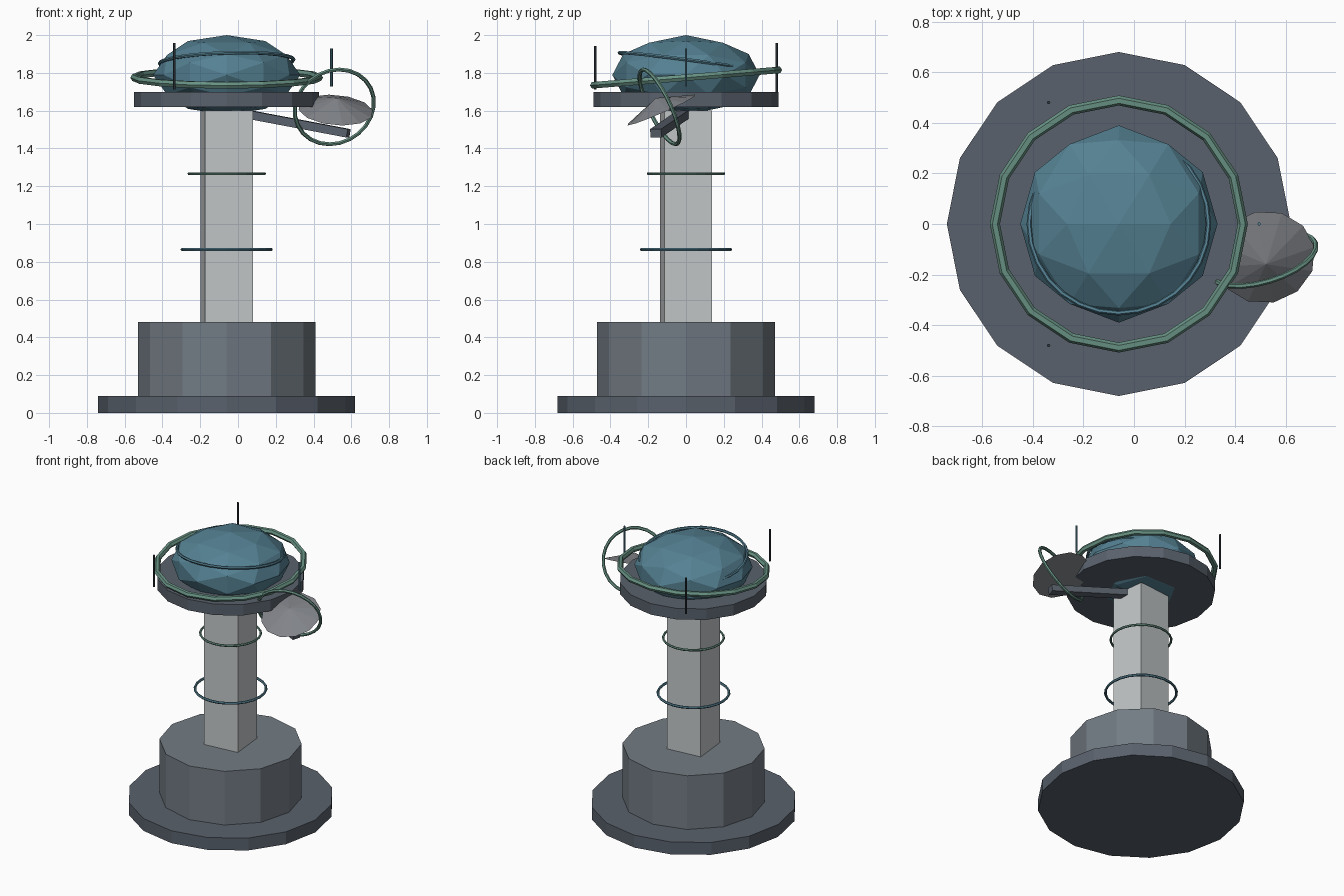
import bpy, bmesh, math
from mathutils import Vector, Euler
from math import cos, sin, pi, radians

if "Cube" in bpy.data.objects:
    bpy.data.objects.remove(bpy.data.objects["Cube"])

CX = -0.06  # tower axis


def material(name, rgb):
    m = bpy.data.materials.new(name)
    m.diffuse_color = (*rgb, 1)
    m.use_nodes = True
    m.node_tree.nodes["Principled BSDF"].inputs["Base Color"].default_value = m.diffuse_color
    return m


DARK = material("dark_steel", (0.10, 0.12, 0.15))
STEEL = material("steel", (0.17, 0.20, 0.23))
PALE = material("pale_concrete", (0.55, 0.58, 0.59))
BLUE = material("blue_glass", (0.09, 0.22, 0.29))
GREEN = material("green_trim", (0.14, 0.29, 0.23))
GREY = material("dish_grey", (0.22, 0.23, 0.25))
BLACK = material("black_rod", (0.03, 0.04, 0.05))


def finish(name, bm, mat, loc=(0, 0, 0), rot=None):
    bmesh.ops.recalc_face_normals(bm, faces=bm.faces)
    me = bpy.data.meshes.new(name)
    bm.to_mesh(me)
    bm.free()
    ob = bpy.data.objects.new(name, me)
    bpy.context.collection.objects.link(ob)
    me.materials.append(mat)
    ob.location = loc
    if rot:
        ob.rotation_euler = rot
    return ob


def prism(name, r, z0, z1, n, mat, x=CX, y=0, turn=0):
    bm = bmesh.new()
    rings = [[bm.verts.new((r * cos(turn + 2 * pi * i / n), r * sin(turn + 2 * pi * i / n), z))
              for i in range(n)] for z in (z0, z1)]
    for i in range(n):
        j = (i + 1) % n
        bm.faces.new((rings[0][i], rings[0][j], rings[1][j], rings[1][i]))
    bm.faces.new(rings[0])
    bm.faces.new(rings[1])
    return finish(name, bm, mat, (x, y, 0))


def torus(name, R, r, n, m, mat, loc, rot=None):
    bm = bmesh.new()
    v = [[bm.verts.new(((R + r * cos(2 * pi * j / m)) * cos(2 * pi * i / n),
                        (R + r * cos(2 * pi * j / m)) * sin(2 * pi * i / n),
                        r * sin(2 * pi * j / m))) for j in range(m)] for i in range(n)]
    for i in range(n):
        for j in range(m):
            a, b = (i + 1) % n, (j + 1) % m
            bm.faces.new((v[i][j], v[a][j], v[a][b], v[i][b]))
    return finish(name, bm, mat, loc, rot)


def facing(x, y, z):
    return Vector((x, y, z)).to_track_quat('Z', 'Y').to_euler()


# Base, drum, square pillar and upper deck
prism("base_plate", 0.68, 0, 0.09, 16, DARK)
prism("base_drum", 0.47, 0.09, 0.48, 12, STEEL)
prism("pillar", 0.18, 0.48, 1.60, 4, PALE, turn=radians(50.4))
prism("deck", 0.49, 1.62, 1.70, 16, DARK)

# Faceted dome: icosahedron corners plus edge midpoints, flattened
t = (1 + 5 ** 0.5) / 2
corners = []
for a in (-1, 1):
    for b in (-t, t):
        corners += [Vector((b, a, 0)), Vector((a, 0, b)), Vector((0, b, a))]
points = list(corners)
for i, p in enumerate(corners):
    points += [p + q for q in corners[i + 1:] if abs((p - q).length - 2) < 0.01]
bm = bmesh.new()
for p in points:
    d = p.normalized()
    bm.verts.new((d.x * 0.39, d.y * 0.39, d.z * 0.211))
bmesh.ops.convex_hull(bm, input=bm.verts)
finish("dome", bm, BLUE, (CX, 0, 1.789))

# Rings round the pillar, deck and dome
torus("pillar_ring_low", 0.235, 0.009, 24, 6, BLUE, (CX, 0, 0.865))
torus("pillar_ring_high", 0.20, 0.008, 24, 6, GREEN, (CX, 0, 1.267))
torus("deck_ring", 0.49, 0.02, 16, 6, GREEN, (CX, 0, 1.775), (0.082, 0, 0))
torus("dome_ring", 0.355, 0.01, 28, 6, BLUE, (CX, 0, 1.86), (-0.13, -0.03, 0))

# Three antenna rods of growing length
for i in range(3):
    a, h = -2 * pi * i / 3, 0.10 + 0.015 * i
    prism(f"antenna_{i + 1}", 0.007, 1.828 - h, 1.828 + h, 6, BLACK if i else BLUE,
          CX + 0.555 * cos(a), 0.555 * sin(a))

# Dish arm: slim box between two points
p0, p1 = Vector((0.04, -0.01, 1.583)), Vector((0.585, -0.16, 1.48))
d = p1 - p0
bm = bmesh.new()
bmesh.ops.create_cube(bm, size=1)
bmesh.ops.scale(bm, vec=(d.length, 0.06, 0.045), verts=bm.verts)
finish("dish_arm", bm, DARK, (p0 + p1) / 2,
       Euler((0, math.asin(-d.z / d.length), math.atan2(d.y, d.x))))

# Shallow cone dish and the hoop around it
bm = bmesh.new()
bmesh.ops.create_cone(bm, cap_ends=True, segments=12, radius1=0.20, radius2=0, depth=0.07)
bmesh.ops.remove_doubles(bm, verts=bm.verts, dist=0.0001)
finish("dish", bm, GREY, (0.52, -0.145, 1.635), facing(0.08, -0.40, 0.91))
torus("dish_hoop", 0.217, 0.011, 24, 6, GREEN, (0.51, -0.14, 1.62), facing(0.3, -1, -0.47))
